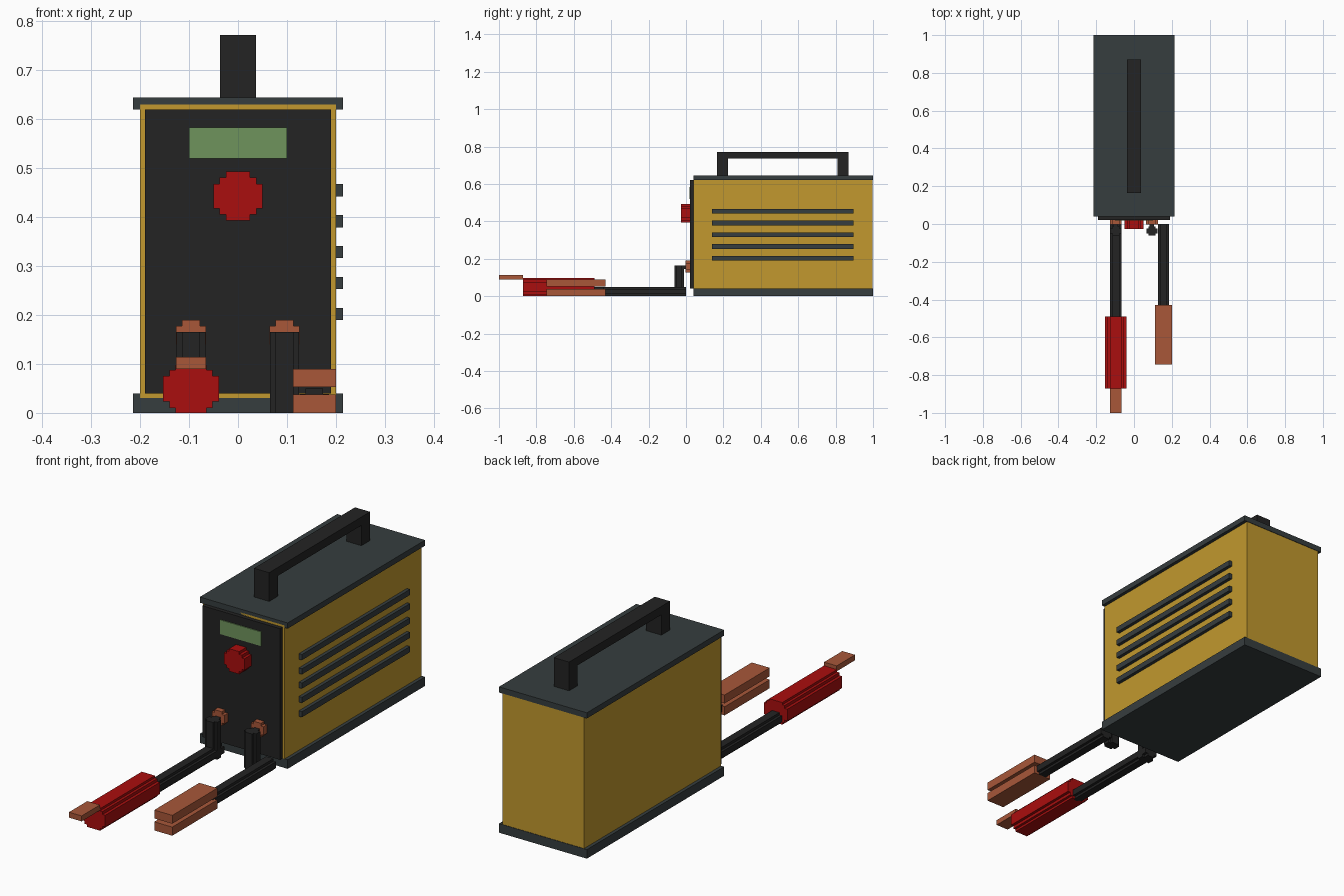
import bpy
import bmesh
from mathutils import Vector

default_cube = bpy.data.objects.get("Cube")
if default_cube:
    bpy.data.objects.remove(default_cube, do_unlink=True)


def material(name, r, g, b):
    # sRGB bytes converted to linear values
    def linear(c):
        c /= 255
        return c / 12.92 if c <= 0.04045 else ((c + 0.055) / 1.055) ** 2.4
    colour = (linear(r), linear(g), linear(b), 1)
    mat = bpy.data.materials.new(name)
    mat.use_nodes = True
    mat.diffuse_color = colour
    bsdf = next(n for n in mat.node_tree.nodes if n.type == 'BSDF_PRINCIPLED')
    bsdf.inputs["Base Color"].default_value = colour
    return mat


YELLOW = material("casing yellow", 194, 153, 46)
SLATE = material("dark slate", 54, 61, 62)
BLACK = material("rubber black", 35, 35, 35)
RED = material("grip red", 170, 14, 14)
COPPER = material("copper", 168, 87, 57)
GREEN = material("display green", 111, 148, 92)


def finish(name, bm, mat):
    bmesh.ops.recalc_face_normals(bm, faces=bm.faces)
    mesh = bpy.data.meshes.new(name)
    bm.to_mesh(mesh)
    bm.free()
    mesh.materials.append(mat)
    obj = bpy.data.objects.new(name, mesh)
    bpy.context.collection.objects.link(obj)
    return obj


def box(name, mat, x, y, z):
    """Box from (low, high) pairs on each axis."""
    bm = bmesh.new()
    bmesh.ops.create_cube(bm, size=1)
    for v in bm.verts:
        v.co = [lo + (c + 0.5) * (hi - lo) for c, (lo, hi) in zip(v.co, (x, y, z))]
    return finish(name, bm, mat)


def stepped_prism(name, mat, steps, centre, start, end, axis="Y"):
    """Blocky round bar: steps are half sizes, narrow and tall to wide and low."""
    quarter = []
    for i, (w, h) in enumerate(steps):
        quarter.append((w, h))
        if i + 1 < len(steps):
            quarter.append((w, steps[i + 1][1]))
    right = quarter + [(w, -h) for w, h in reversed(quarter)]
    outline = right + [(-w, h) for w, h in reversed(right)]
    bm = bmesh.new()
    verts = []
    for u, v in outline:
        u, v = u + centre[0], v + centre[1]
        verts.append(bm.verts.new((u, start, v) if axis == "Y" else (u, v, start)))
    face = bm.faces.new(verts)
    extruded = bmesh.ops.extrude_face_region(bm, geom=[face])
    length = end - start
    shift = Vector((0, length, 0) if axis == "Y" else (0, 0, length))
    bmesh.ops.translate(bm, vec=shift, verts=[
        g for g in extruded["geom"] if isinstance(g, bmesh.types.BMVert)])
    return finish(name, bm, mat)


# Casing
box("casing", YELLOW, (-0.2, 0.2), (0.04, 0.998), (0.03, 0.63))
box("base_plate", SLATE, (-0.215, 0.215), (0.04, 1), (0, 0.04))
box("top_plate", SLATE, (-0.215, 0.215), (0.04, 1), (0.62, 0.645))
box("front_panel", BLACK, (-0.19, 0.19), (0.022, 0.045), (0.04, 0.62))
box("display", GREEN, (-0.1, 0.1), (0.018, 0.025), (0.52, 0.583))

# Cooling slats on one side
for i in range(5):
    z = 0.455 - i * 0.0632
    box(f"vent_slat_{i + 1}", SLATE, (0.19, 0.215), (0.14, 0.895), (z - 0.0125, z + 0.0125))

# Carrying handle
for name, y in (("front", 0.165), ("back", 0.81)):
    box(f"handle_{name}_post", BLACK, (-0.037, 0.037), (y, y + 0.06), (0.64, 0.74))
box("handle_bar", BLACK, (-0.037, 0.037), (0.165, 0.87), (0.735, 0.772))

# Control knob
stepped_prism("control_knob", RED,
              [(0.025, 0.05), (0.038, 0.038), (0.05, 0.025)], (0, 0.443), -0.027, 0.025)

# Terminals and cables
CABLE = [(0.018, 0.025), (0.03, 0.014)]
ROUND_TERMINAL = [(0.018, 0.031), (0.031, 0.019)]
for name, x, run_x, run_end in (("right", -0.096, -0.096, -0.5), ("left", 0.095, 0.156, -0.44)):
    stepped_prism(f"{name}_terminal", COPPER, ROUND_TERMINAL, (x, 0.159), -0.002, 0.025)
    box(f"{name}_plug", BLACK, (x - 0.012, x + 0.012), (-0.04, 0), (0.145, 0.164))
    stepped_prism(f"{name}_cable_drop", BLACK, CABLE, (x, -0.037), 0, 0.165, "Z")
    stepped_prism(f"{name}_cable_run", BLACK, CABLE, (run_x, 0.025), run_end, 0)

# Electrode holder
stepped_prism("holder_grip", RED,
              [(0.032, 0.049), (0.044, 0.039), (0.057, 0.026)], (-0.096, 0.049), -0.872, -0.49)
box("holder_tip", COPPER, (-0.127, -0.065), (-1, -0.872), (0.09, 0.114))

# Ground clamp jaws
for name, z in (("lower", (0, 0.038)), ("upper", (0.053, 0.09))):
    box(f"clamp_{name}_jaw", COPPER, (0.112, 0.2), (-0.745, -0.43), z)
